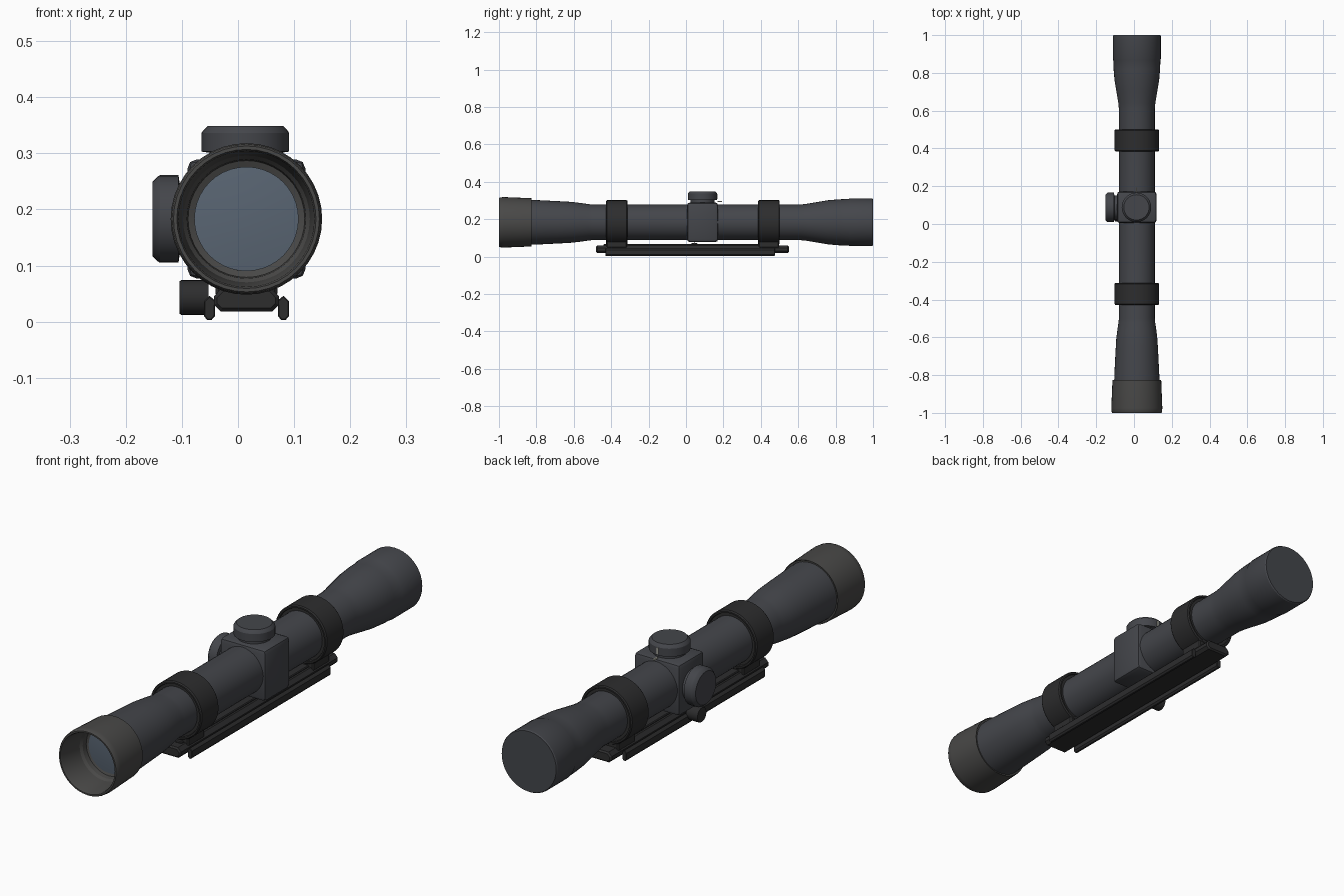
import bpy, bmesh
from math import pi, cos, sin, radians
from mathutils import Vector

if "Cube" in bpy.data.objects:
    bpy.data.objects.remove(bpy.data.objects["Cube"])

CX, CZ = 0.015, 0.183   # optical axis


def material(name, rgb):
    m = bpy.data.materials.new(name)
    m.diffuse_color = (*rgb, 1)
    m.use_nodes = True
    m.node_tree.nodes["Principled BSDF"].inputs["Base Color"].default_value = m.diffuse_color
    return m


TUBE = material("tube_grey", (0.058, 0.061, 0.070))
EYE = material("eyepiece_grey", (0.066, 0.065, 0.063))
DARK = material("mount_black", (0.026, 0.026, 0.027))
GLASS = material("lens_blue", (0.10, 0.13, 0.17))
MARK = material("index_mark", (0.6, 0.6, 0.52))


def finish(name, bm, mat):
    bmesh.ops.recalc_face_normals(bm, faces=bm.faces)
    me = bpy.data.meshes.new(name)
    bm.to_mesh(me)
    bm.free()
    ob = bpy.data.objects.new(name, me)
    bpy.context.collection.objects.link(ob)
    me.materials.append(mat)
    bpy.context.view_layer.objects.active = ob
    ob.select_set(True)
    bpy.ops.object.shade_smooth_by_angle(angle=radians(28))
    ob.select_set(False)
    return ob


def lathe(name, profile, origin, axis, mat, n=40, closed=False):
    """Revolve (radius, distance) points about an axis through origin."""
    bm = bmesh.new()
    rot = Vector((0, 0, 1)).rotation_difference(Vector(axis))
    rings = []
    for r, t in profile:
        count = n if r > 0 else 1
        rings.append([bm.verts.new(Vector(origin) + rot @ Vector(
            (r * cos(2 * pi * i / n), r * sin(2 * pi * i / n), t))) for i in range(count)])
    pairs = list(zip(rings, rings[1:]))
    if closed:
        pairs.append((rings[-1], rings[0]))
    for a, b in pairs:
        for i in range(n):
            j = (i + 1) % n
            if len(a) == 1:
                bm.faces.new((a[0], b[i], b[j]))
            elif len(b) == 1:
                bm.faces.new((a[i], a[j], b[0]))
            else:
                bm.faces.new((a[i], a[j], b[j], b[i]))
    return finish(name, bm, mat)


def box(name, lo, hi, mat, bevel=0.0, seg=1):
    bm = bmesh.new()
    bmesh.ops.create_cube(bm, size=1)
    for v in bm.verts:
        v.co = [l + (c + 0.5) * (h - l) for l, h, c in zip(lo, hi, v.co)]
    if bevel:
        bmesh.ops.bevel(bm, geom=bm.edges[:], offset=bevel, segments=seg,
                        profile=0.5, affect='EDGES')
    return finish(name, bm, mat)


def prism(name, outline, y0, y1, mat, bevel=0.0):
    """Extrude an (x, z) outline along y."""
    bm = bmesh.new()
    a = [bm.verts.new((x, y0, z)) for x, z in outline]
    b = [bm.verts.new((x, y1, z)) for x, z in outline]
    ends = [bm.faces.new(a), bm.faces.new(b[::-1])]
    for i in range(len(a)):
        j = (i + 1) % len(a)
        bm.faces.new((a[i], b[i], b[j], a[j]))
    if bevel:
        edges = {e for f in ends for e in f.edges}
        bmesh.ops.bevel(bm, geom=list(edges), offset=bevel, segments=1, affect='EDGES')
    return finish(name, bm, mat)


# Main tube with flared objective bell, closed at the back
lathe("scope_tube", [(0, -0.84), (0.120, -0.84), (0.119, -0.80), (0.113, -0.68), (0.109, -0.61),
                     (0.103, -0.56), (0.097, -0.52), (0.095, -0.50), (0.095, 0.61), (0.098, 0.64),
                     (0.108, 0.70), (0.118, 0.76), (0.123, 0.82), (0.125, 0.87), (0.127, 0.875),
                     (0.127, 0.995), (0.124, 1.0), (0, 1.0)], (CX, 0, CZ), (0, 1, 0), TUBE)

# Eyepiece cup, hollow at the front
lathe("eyepiece_cup", [(0.110, -0.83), (0.126, -0.83), (0.129, -0.825), (0.135, -0.975),
                       (0.133, -0.995), (0.130, -1.0), (0.124, -1.0), (0.121, -0.992),
                       (0.113, -0.89), (0.106, -0.88), (0.104, -0.86), (0.092, -0.855),
                       (0.090, -0.83)], (CX, 0, CZ), (0, 1, 0), EYE, closed=True)
lathe("eyepiece_lens", [(0, -0.866), (0.05, -0.865), (0.093, -0.860), (0.093, -0.842), (0, -0.842)],
      (CX, 0, CZ), (0, 1, 0), GLASS)

# Turret housing with elevation and windage caps
box("turret_housing", (CX - 0.105, 0.005, CZ - 0.106), (CX + 0.105, 0.172, CZ + 0.106),
    TUBE, 0.016, 2)
CAP = [(0, -0.02), (0.064, -0.02), (0.064, 0.015), (0.078, 0.017), (0.078, 0.050),
       (0.075, 0.055), (0.067, 0.063), (0, 0.063)]
lathe("elevation_cap", CAP, (CX - 0.002, 0.088, 0.286), (0, 0, 1), TUBE, 32)
lathe("windage_cap", CAP, (-0.089, 0.088, CZ), (-1, 0, 0), TUBE, 32)
box("cap_index_mark", (0.010, 0.160, 0.308), (0.016, 0.168, 0.334), MARK)
box("housing_index_mark", (0.010, 0.168, 0.291), (0.016, 0.192, 0.297), MARK)

# Mounting rings, each with a foot on the rail
for label, y in (("front", -0.370), ("back", 0.443)):
    lathe(label + "_ring", [(0.094, -0.052), (0.106, -0.052), (0.108, -0.058), (0.114, -0.058),
                            (0.118, -0.053), (0.118, 0.053), (0.114, 0.058), (0.108, 0.058),
                            (0.106, 0.052), (0.094, 0.052)], (CX, y, CZ), (0, 1, 0), DARK,
          closed=True)
    box(label + "_ring_foot", (CX - 0.055, y - 0.055, 0.045), (CX + 0.055, y + 0.055, 0.092),
        DARK, 0.005)

# Mounting rail with eight-sided section
w = 0.058
prism("mount_rail", [(CX - w, 0.030), (CX - w + 0.012, 0.018), (CX + w - 0.012, 0.018),
                     (CX + w, 0.030), (CX + w, 0.045), (CX + w - 0.014, 0.060),
                     (CX - w + 0.014, 0.060), (CX - w, 0.045)], -0.48, 0.55, DARK, 0.006)
box("rail_top_plate", (CX - 0.036, -0.44, 0.055), (CX + 0.036, 0.495, 0.066), DARK, 0.003)

# Side clamp jaws
for label, s in (("left", -1), ("right", 1)):
    prism(label + "_clamp_jaw", [(CX + s * a, z) for a, z in (
        (0.056, 0.010), (0.062, 0.003), (0.070, 0.003), (0.076, 0.010), (0.076, 0.036),
        (0.066, 0.046), (0.056, 0.038))], -0.43, 0.475, DARK, 0.002)

# Clamp knob on the left
lathe("clamp_knob", [(0, 0), (0.031, 0), (0.031, 0.048), (0.029, 0.051), (0, 0.051)],
      (-0.053, 0.045, 0.043), (-1, 0, 0), DARK, 24)
